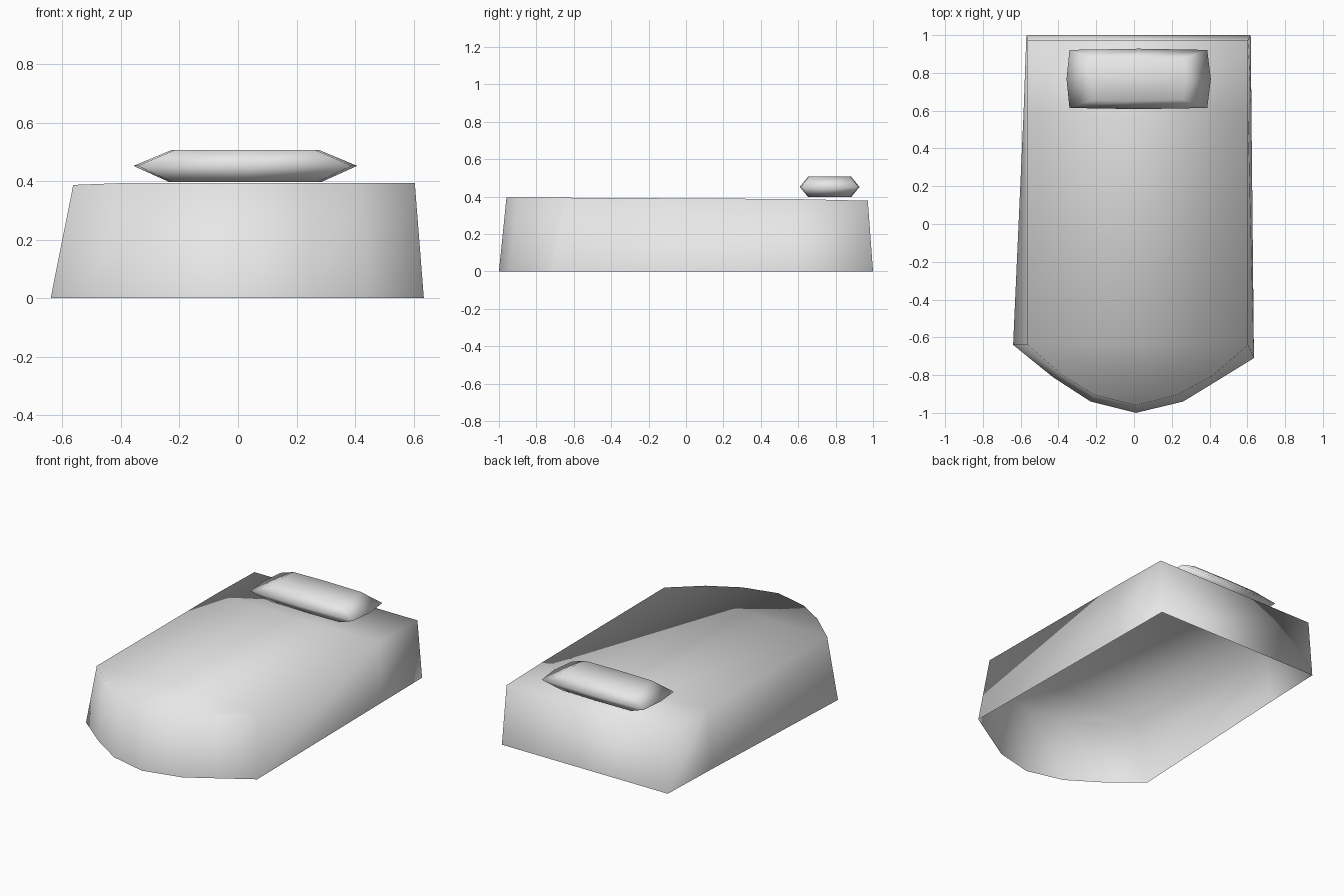
import bpy
import bmesh

cube = bpy.data.objects.get("Cube")
if cube:
    bpy.data.objects.remove(cube, do_unlink=True)

# Single material
grey = bpy.data.materials.new("light_grey")
grey.use_nodes = True
grey.diffuse_color = (0.8, 0.8, 0.8, 1)
grey.node_tree.nodes["Principled BSDF"].inputs["Base Color"].default_value = (0.8, 0.8, 0.8, 1)


def finish(bm, name):
    """Turn a bmesh into a smooth shaded object."""
    for face in bm.faces:
        face.smooth = True
    mesh = bpy.data.meshes.new(name)
    bm.to_mesh(mesh)
    bm.free()
    mesh.materials.append(grey)
    obj = bpy.data.objects.new(name, mesh)
    bpy.context.collection.objects.link(obj)
    return obj


def bridge(bm, low, high):
    """Wall of quads between two rings of equal length."""
    for i in range(len(low)):
        j = (i + 1) % len(low)
        bm.faces.new((low[i], low[j], high[j], high[i]))


# Hollow shell: rounded front, open underneath, outlines run from the
# right rear corner along the right side, round the front and back
bottom = [(-.57, 1), (-.585, .58), (-.64, -.64), (-.43, -.81), (-.23, -.94), (.01, -1),
          (.26, -.94), (.44, -.83), (.635, -.71), (.622, .58), (.618, 1)]
top = [(-.563, .972), (-.563, .58), (-.563, -.64), (-.38, -.8), (-.21, -.905), (.01, -.96),
       (.23, -.905), (.42, -.8), (.604, -.64), (.604, .58), (.604, .972)]


def top_height(x, y):
    if y > .9:
        return .378
    return .387 if x < -.5 or y > .5 else .394


bm = bmesh.new()
low = [bm.verts.new((x, y, 0)) for x, y in bottom]
high = [bm.verts.new((x, y, top_height(x, y))) for x, y in top]
bridge(bm, low, high)
bm.faces.new(high[1:-1])                               # main deck
bm.faces.new((high[0], high[1], high[-2], high[-1]))   # rear deck
finish(bm, "hollow_shell")

# Cushion: three stacked rings, widest in the middle
ring_shape = [(-.96, -.96), (0, -1), (.95, -.96), (1, 0),
              (.95, .96), (0, 1), (-.96, .96), (-1, 0)]
levels = [(.397, .26, .115), (.452, .382, .16), (.507, .25, .115)]

bm = bmesh.new()
rings = [[bm.verts.new((.025 + x * hx, .768 + y * hy, z)) for x, y in ring_shape]
         for z, hx, hy in levels]
for lower, upper in zip(rings, rings[1:]):
    bridge(bm, lower, upper)
bm.faces.new(rings[-1])
bm.faces.new(rings[0][::-1])
finish(bm, "cushion")
